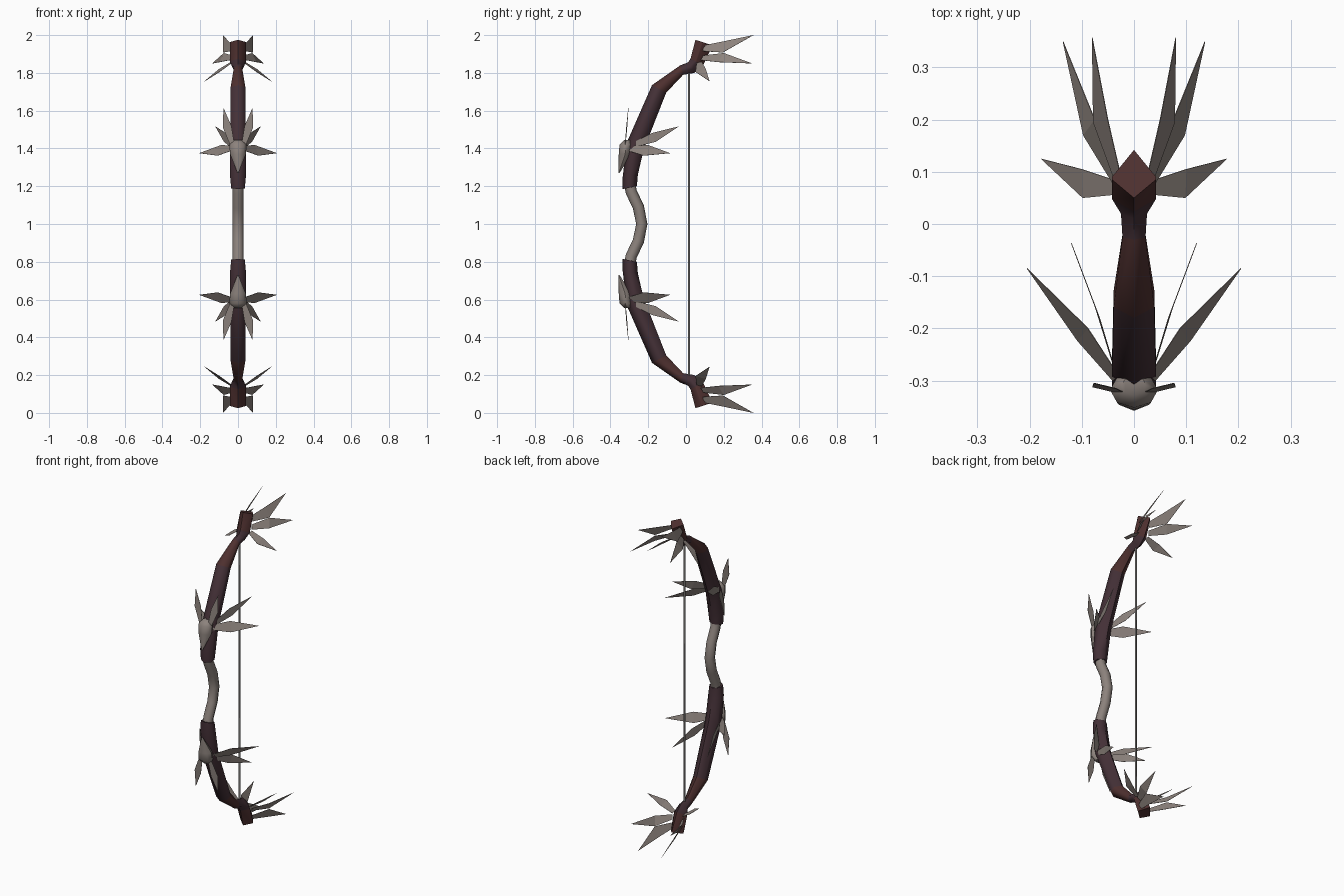
import bpy, bmesh, math
from mathutils import Vector

if "Cube" in bpy.data.objects:
    bpy.data.objects.remove(bpy.data.objects["Cube"])


def material(name, rgb):
    m = bpy.data.materials.new(name)
    m.diffuse_color = (*rgb, 1)
    m.use_nodes = True
    m.node_tree.nodes["Principled BSDF"].inputs["Base Color"].default_value = m.diffuse_color
    return m


BONE = material("grey bone", (0.265, 0.226, 0.205))
PURPLE = material("dark purple wood", (0.058, 0.030, 0.038))
RED = material("red brown wood", (0.078, 0.030, 0.029))
STRING = material("grey string", (0.18, 0.172, 0.165))


def make(name, bm, mats, mirror_x=False, smooth=0):
    """Mesh object with its origin at mid height, mirrored to the lower half."""
    bmesh.ops.recalc_face_normals(bm, faces=bm.faces)
    bmesh.ops.translate(bm, verts=bm.verts, vec=(0, 0, -1))
    me = bpy.data.meshes.new(name)
    bm.to_mesh(me)
    bm.free()
    for m in mats:
        me.materials.append(m)
    if smooth:
        me.shade_smooth()
        me.set_sharp_from_angle(angle=math.radians(smooth))
    ob = bpy.data.objects.new(name, me)
    ob.location.z = 1
    bpy.context.collection.objects.link(ob)
    mod = ob.modifiers.new("Mirror", 'MIRROR')
    mod.use_axis = (mirror_x, False, True)
    mod.use_mirror_merge = False
    return ob


def loft(bm, rings, mat_of=lambda i: 0):
    """Skin a list of rings of equal length and cap both ends."""
    vs = [[bm.verts.new(p) for p in r] for r in rings]
    n = len(vs[0])
    for i in range(len(vs) - 1):
        for j in range(n):
            k = (j + 1) % n
            f = bm.faces.new((vs[i][j], vs[i][k], vs[i + 1][k], vs[i + 1][j]))
            f.material_index = mat_of(i)
    for r, i in ((vs[0], 0), (vs[-1], len(vs) - 2)):
        bm.faces.new(r).material_index = mat_of(i)


def limb_ring(front, back, w, t1, t2):
    """Ridged six-sided section between a front and a back ridge point."""
    f, b = Vector((0, *front)), Vector((0, *back))
    p, q, x = f.lerp(b, t1), f.lerp(b, t2), Vector((w, 0, 0))
    return [f, p + x, q + x, b, q - x, p - x]


# Curved limb with its narrow neck and blocky tip
rings = [
    limb_ring((-0.335, 1.185), (-0.260, 1.20), 0.036, 0.28, 0.70),
    limb_ring((-0.335, 1.25), (-0.255, 1.26), 0.042, 0.28, 0.70),
    limb_ring((-0.314, 1.43), (-0.225, 1.39), 0.042, 0.28, 0.70),
    limb_ring((-0.180, 1.735), (-0.105, 1.695), 0.039, 0.28, 0.70),
    limb_ring((-0.030, 1.84), (-0.015, 1.79), 0.022, 0.28, 0.70),
    limb_ring((0.010, 1.855), (0.045, 1.80), 0.025, 0.28, 0.65),
    limb_ring((0.024, 1.875), (0.090, 1.84), 0.042, 0.36, 0.48),
    limb_ring((0.050, 1.975), (0.142, 1.945), 0.042, 0.38, 0.44),
]
bm = bmesh.new()
loft(bm, rings, lambda i: 1 if i in (3, 6) else 0)
make("limbs", bm, [PURPLE, RED], smooth=62)

# Pointed bone boss on the front of each limb: (y, z, half width, half depth)
bm = bmesh.new()
loft(bm, [[(w * math.sin(a * math.pi / 4), y - d * math.cos(a * math.pi / 4), z)
           for a in range(8)]
          for y, z, w, d in ((-0.355, 1.27, 0.003, 0.003),
                             (-0.322, 1.37, 0.042, 0.034),
                             (-0.318, 1.42, 0.046, 0.034),
                             (-0.310, 1.445, 0.024, 0.018))])
make("bone_bosses", bm, [BONE], smooth=50)

# Flat bone blades: base, two corners, tip
blades = [
    # around the boss
    ((0.030, -0.322, 1.42), (0.035, -0.315, 1.52), (0.080, -0.312, 1.51), (0.077, -0.305, 1.615)),
    ((0.038, -0.275, 1.42), (0.066, -0.180, 1.482), (0.074, -0.160, 1.435), (0.120, -0.037, 1.517)),
    ((0.035, -0.295, 1.40), (0.088, -0.200, 1.418), (0.108, -0.224, 1.362), (0.205, -0.085, 1.375)),
    # around the tip
    ((0.032, 0.090, 1.93), (0.050, 0.200, 1.967), (0.078, 0.195, 1.908), (0.080, 0.357, 2.0)),
    ((0.035, 0.085, 1.88), (0.075, 0.200, 1.905), (0.097, 0.170, 1.857), (0.136, 0.350, 1.85)),
    ((0.035, 0.070, 1.855), (0.100, 0.105, 1.82), (0.098, 0.050, 1.805), (0.178, 0.125, 1.755)),
]
bm = bmesh.new()
for base, c1, c2, tip in blades:
    base, c1, c2, tip = map(Vector, (base, c1, c2, tip))
    half = (c1 - c2) * 0.25
    v = [bm.verts.new(p) for p in (base - half, c2, tip, c1, base + half)]
    bm.faces.new((v[0], v[1], v[3], v[4]))
    bm.faces.new((v[1], v[2], v[3]))
ob = make("bone_blades", bm, [BONE], mirror_x=True)
sol = ob.modifiers.new("Thickness", 'SOLIDIFY')
sol.thickness = 0.0015
sol.offset = 0


def tube(name, pts, r, res, mat):
    """Round tube along (y, z) points."""
    cu = bpy.data.curves.new(name, 'CURVE')
    cu.dimensions = '3D'
    cu.bevel_depth = r
    cu.bevel_resolution = res
    cu.use_fill_caps = True
    sp = cu.splines.new('POLY')
    sp.points.add(len(pts) - 1)
    for p, (y, z) in zip(sp.points, pts):
        p.co = (0, y, z, 1)
    sp.use_smooth = True
    cu.materials.append(mat)
    ob = bpy.data.objects.new(name, cu)
    bpy.context.collection.objects.link(ob)


# Wavy grip and straight bowstring
half = [(-0.297, 1.21), (-0.290, 1.17), (-0.252, 1.09)]
tube("grip", half + [(-0.234, 1.0)] + [(y, 2 - z) for y, z in reversed(half)], 0.030, 2, BONE)
tube("bowstring", [(0.016, 0.17), (0.016, 1.83)], 0.006, 1, STRING)
